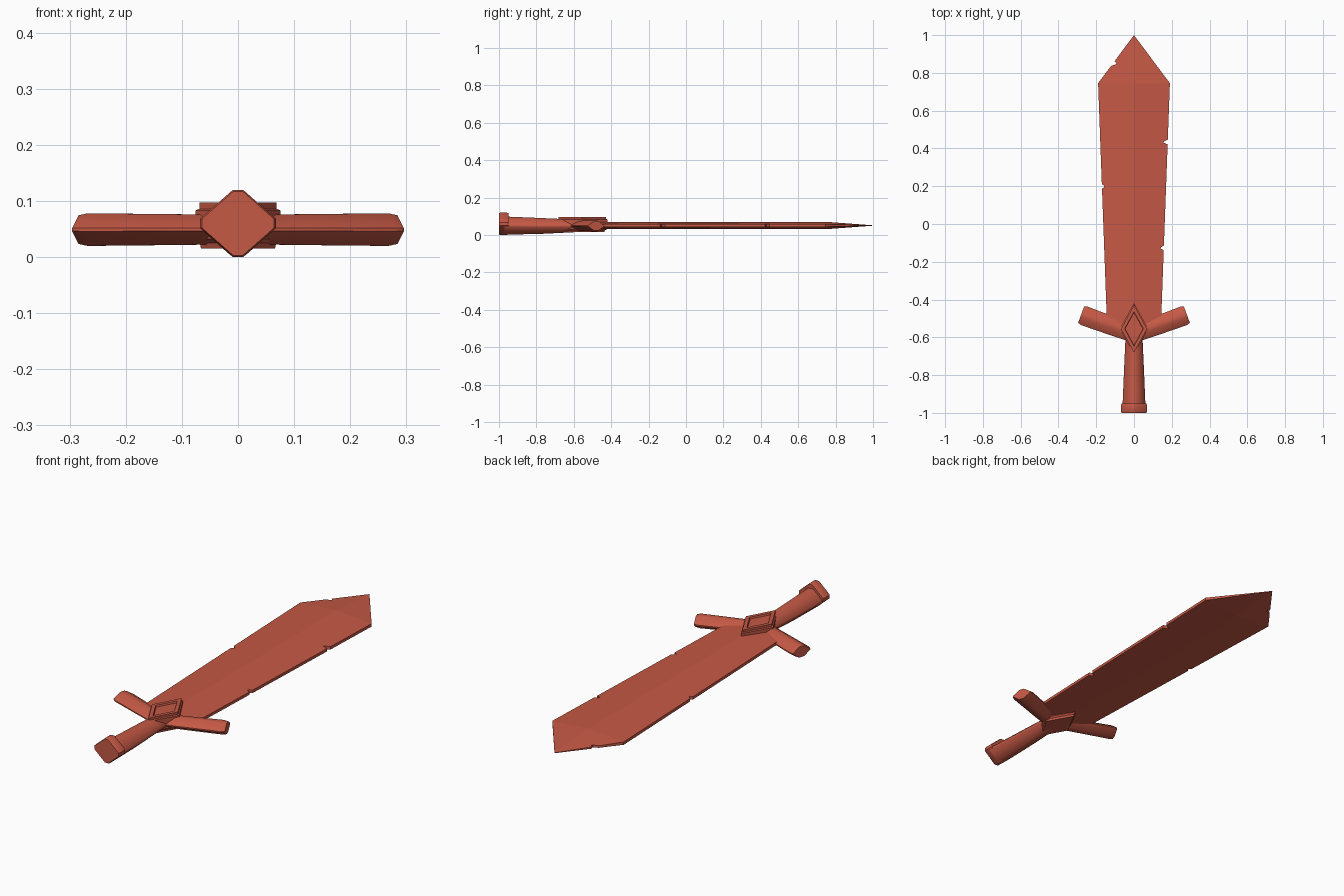
import bpy, bmesh, math
from mathutils import Vector

if "Cube" in bpy.data.objects:
    bpy.data.objects.remove(bpy.data.objects["Cube"])

mat = bpy.data.materials.new("red_clay")
mat.diffuse_color = (0.56, 0.10, 0.06, 1)
mat.use_nodes = True
mat.node_tree.nodes["Principled BSDF"].inputs["Base Color"].default_value = mat.diffuse_color


def finish(name, bm, smooth=None):
    bmesh.ops.recalc_face_normals(bm, faces=bm.faces)
    me = bpy.data.meshes.new(name)
    bm.to_mesh(me)
    bm.free()
    ob = bpy.data.objects.new(name, me)
    bpy.context.collection.objects.link(ob)
    me.materials.append(mat)
    if smooth:
        bpy.ops.object.select_all(action='DESELECT')
        ob.select_set(True)
        bpy.context.view_layer.objects.active = ob
        bpy.ops.object.shade_smooth_by_angle(angle=math.radians(smooth))
    return ob


def loft(name, rings, smooth=None):
    bm = bmesh.new()
    vs = [[bm.verts.new(p) for p in r] for r in rings]
    n = len(rings[0])
    for a, b in zip(vs, vs[1:]):
        for i in range(n):
            j = (i + 1) % n
            bm.faces.new((a[i], a[j], b[j], b[i]))
    bm.faces.new(vs[0])
    bm.faces.new(vs[-1])
    return finish(name, bm, smooth)


def diamond(w, h, cw, ch):
    # diamond profile with clipped corners
    return [(w, ch), (cw, h), (-cw, h), (-w, ch), (-w, -ch), (-cw, -h), (cw, -h), (w, -ch)]


# blade: central spine, thin rim, nicked edges
MID, SHOULDER, BASE = 0.051, 0.745, -0.53


def half_width(y):
    if y > SHOULDER:
        return 0.19 * (1 - y) / (1 - SHOULDER)
    return 0.143 + 0.047 * (y - BASE) / (SHOULDER - BASE)


def thickness(x, y):
    k = min(1, (1 - y) / (1 - SHOULDER))
    w = half_width(y)
    f = abs(x) / w if w > 0 else 0
    return 0.001 + k * (0.019 - 0.013 * f)


def rim(side, y0, y1, nicks):
    pts = [(side * half_width(y0), y0)]
    for y, depth in nicks:
        if y0 < y < y1:
            pts += [(side * half_width(y - 0.013), y - 0.013),
                    (side * (half_width(y) - depth), y - 0.004),
                    (side * (half_width(y + 0.009) - depth * 0.75), y + 0.003),
                    (side * half_width(y + 0.012), y + 0.012)]
    return pts + [(side * half_width(y1), y1)]


bm = bmesh.new()
for side, nicks in ((1, [(-0.125, 0.018), (0.435, 0.024)]), (-1, [(0.2, 0.014), (0.85, 0.016)])):
    for y0, y1 in ((BASE, SHOULDER), (SHOULDER, 1.0)):
        edge = rim(side, y0, y1, nicks)
        outline = [(0, y0)] + edge + ([(0, y1)] if y1 < 1 else [])
        for s in (1, -1):
            bm.faces.new([bm.verts.new((x, y, MID + s * thickness(x, y))) for x, y in outline])
        for a, b in zip(edge, edge[1:]):
            bm.faces.new([bm.verts.new((x, y, MID + s * thickness(x, y)))
                          for (x, y), s in ((a, -1), (b, -1), (b, 1), (a, 1))])
base = [(-half_width(BASE), 1), (0, 1), (half_width(BASE), 1),
        (half_width(BASE), -1), (0, -1), (-half_width(BASE), -1)]
bm.faces.new([bm.verts.new((x, BASE, MID + s * thickness(x, BASE))) for x, s in base])
bmesh.ops.remove_doubles(bm, verts=bm.verts, dist=0.0001)
finish("blade", bm)

# guard arms: one swept-up arm mirrored across the sword
ang = math.radians(20)
d = Vector((math.cos(ang), math.sin(ang), 0))
n = Vector((-math.sin(ang), math.cos(ang), 0))
origin = Vector((0, -0.582, 0.049))
rings = []
for t, s in ((0.0, 0.88), (0.1, 0.94), (0.28, 1.0), (0.298, 0.88)):
    rings.append([origin + d * t + n * (u * s) + Vector((0, 0, v * s))
                  for u, v in diamond(0.052, 0.029, 0.014, 0.003)])
arm = loft("guard_arms", rings, 50)
arm.modifiers.new("mirror", 'MIRROR')

# grip: tapers toward the guard
rings = []
for y, w, h, zc in ((-0.97, 0.061, 0.048, 0.051), (-0.8, 0.054, 0.0435, 0.0485), (-0.6, 0.045, 0.034, 0.049)):
    rings.append([(x, y, zc + z) for x, z in diamond(w, h, 0.013, 0.006)])
loft("grip", rings, 50)

# pommel: clipped diamond cap
rings = []
for y, s in ((-1.0, 0.95), (-0.994, 1), (-0.958, 1), (-0.95, 0.95)):
    rings.append([(x * s, y, 0.06 + z * s) for x, z in diamond(0.068, 0.06, 0.009, 0.008)])
loft("pommel", rings, 40)


# diamond emblem: stacked tiers with a recessed centre
def tier(w, h, z):
    return [(w, -0.555, z), (0, -0.555 + h, z), (-w, -0.555, z), (0, -0.555 - h, z)]


loft("guard_diamond", [tier(*p) for p in (
    (0.066, 0.118, 0.015), (0.068, 0.121, 0.025), (0.076, 0.136, 0.032), (0.076, 0.136, 0.083),
    (0.069, 0.126, 0.086), (0.069, 0.126, 0.097), (0.050, 0.092, 0.097), (0.047, 0.087, 0.089))])
